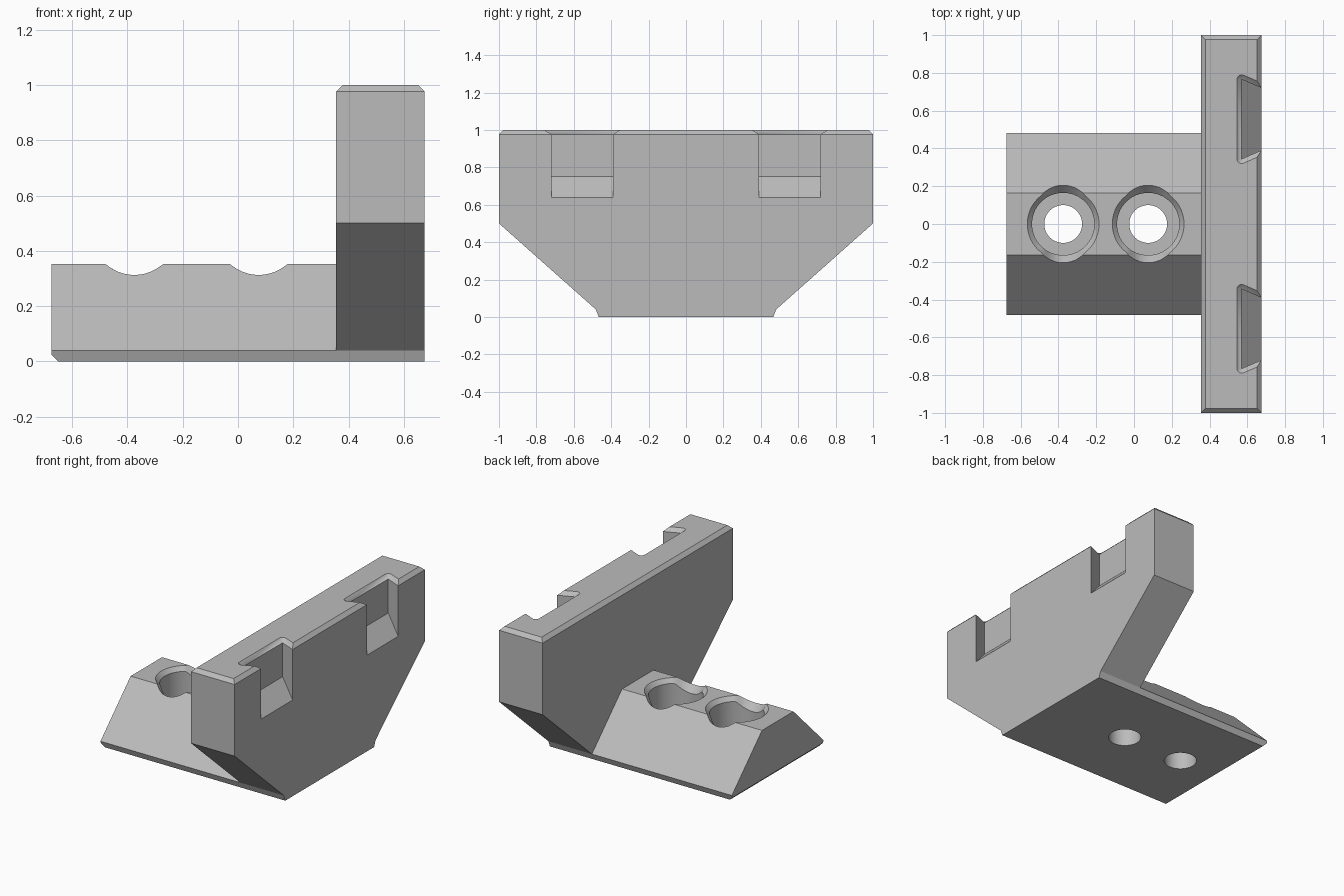
import bpy, bmesh, math
from mathutils import Vector

if "Cube" in bpy.data.objects:
    bpy.data.objects.remove(bpy.data.objects["Cube"], do_unlink=True)

grey = bpy.data.materials.new("plain grey")
grey.use_nodes = True
grey.diffuse_color = (0.5, 0.5, 0.5, 1)
grey.node_tree.nodes["Principled BSDF"].inputs["Base Color"].default_value = (0.5, 0.5, 0.5, 1)

XMAX, PLATE_X, TOP, CH = 0.675, 0.355, 0.352, 0.024


def finish(bm, name):
    bmesh.ops.recalc_face_normals(bm, faces=bm.faces)
    mesh = bpy.data.meshes.new(name)
    bm.to_mesh(mesh)
    bm.free()
    mesh.materials.append(grey)
    obj = bpy.data.objects.new(name, mesh)
    bpy.context.collection.objects.link(obj)
    return obj


def loft(rings):
    """Closed solid through rings of equal point count."""
    bm = bmesh.new()
    vs = [[bm.verts.new(p) for p in ring] for ring in rings]
    n = len(vs[0])
    for a, b in zip(vs, vs[1:]):
        for i in range(n):
            j = (i + 1) % n
            bm.faces.new((a[i], a[j], b[j], b[i]))
    bm.faces.new(vs[0][::-1])
    bm.faces.new(vs[-1])
    return bm


def side_profile(half, x0, x1):
    """Mirror a half outline in y and extrude it along x."""
    outline = half + [(-y, z) for y, z in reversed(half)]
    return loft([[(x, y, z) for y, z in outline] for x in (x0, x1)])


def cut_corner(bm, point, normal):
    geom = bm.verts[:] + bm.edges[:] + bm.faces[:]
    cut = bmesh.ops.bisect_plane(bm, geom=geom, plane_co=point, plane_no=normal, clear_outer=True)
    edges = [e for e in cut["geom_cut"] if isinstance(e, bmesh.types.BMEdge)]
    bmesh.ops.edgenet_fill(bm, edges=edges)


def combine(target, tool, operation):
    mod = target.modifiers.new(operation, "BOOLEAN")
    mod.object, mod.operation, mod.solver = tool, operation, "EXACT"
    bpy.context.view_layer.objects.active = target
    bpy.ops.object.modifier_apply(modifier=mod.name)
    bpy.data.objects.remove(tool, do_unlink=True)


# Upright plate with bevelled top rim
bm = side_profile([(0.467, 0), (0.482, 0.04), (1, 0.5), (1, 1)], PLATE_X, XMAX)
for s in (-1, 1):
    cut_corner(bm, (0, s * (1 - CH), 1), (0, s, 1))
cut_corner(bm, (XMAX - CH, 0, 1), (1, 0, 1))
cut_corner(bm, (PLATE_X + CH, 0, 1), (-1, 0, 1))
bracket = finish(bm, "bracket")

# Sloped foot with a bevelled lower end
bm = side_profile([(0.467, 0), (0.482, 0.04), (0.165, TOP)], -XMAX, 0.5)
cut_corner(bm, (-XMAX + CH, 0, 0), (-1, 0, -1))
combine(bracket, finish(bm, "foot"), "UNION")


def foot_height(y):
    return min(TOP, TOP - (abs(y) - 0.165) * 0.984)


# Counterbored screw holes whose bevel follows the sloped sides
def bore_cutter(cx, n=64):
    rings = [[] for _ in range(6)]
    for i in range(n):
        c, s = math.cos(math.tau * i / n), math.sin(math.tau * i / n)
        lobe = max(0, min(1, (abs(s) * 0.195 - 0.155) / 0.04))
        r_out = 0.19 + 0.015 * lobe
        levels = [(0.1, -0.1), (0.1, 0.12), (0.165, 0.12), (0.165, 0.325 - 0.055 * lobe),
                  (r_out + 0.002, foot_height(s * r_out) + 0.002), (r_out + 0.002, 0.5)]
        for ring, (r, z) in zip(rings, levels):
            ring.append((cx + r * c, r * s, z))
    return finish(loft(rings), "bore_cutter")


for cx in (-0.375, 0.075):
    combine(bracket, bore_cutter(cx), "DIFFERENCE")


# Dovetail slots with a sloped floor
def slot_outline(cy):
    pts = []
    for x in (0.57, 0.73):
        half = 0.165 + (XMAX - x) * 0.43
        pts += [(x, cy + half), (x, cy - half)]
    a, b, c, d = pts
    return [a, b, d, c]


for cy in (-0.555, 0.555):
    outline = slot_outline(cy)
    floor = [(x, y, 0.75 - (x - 0.57) * 1.05) for x, y in outline]
    slot = finish(loft([floor, [(x, y, 1.2) for x, y in outline]]), "slot_cutter")
    combine(bracket, slot, "DIFFERENCE")
    # Flared rounded rim of the slot
    bm = bmesh.new()
    for x, y in outline:
        bm.verts.new((x, y, 1 - CH))
        for k in range(24):
            a = math.tau * k / 24
            for z in (1.003, 1.1):
                bm.verts.new((x + 0.028 * math.cos(a), y + 0.028 * math.sin(a), z))
    hull = bmesh.ops.convex_hull(bm, input=bm.verts)
    loose = [v for v in bm.verts if not v.link_faces]
    bmesh.ops.delete(bm, geom=loose, context="VERTS")
    combine(bracket, finish(bm, "rim_cutter"), "DIFFERENCE")

# Smooth bores, crisp edges
bpy.ops.object.select_all(action="DESELECT")
bracket.select_set(True)
bpy.context.view_layer.objects.active = bracket
bpy.ops.object.shade_smooth_by_angle(angle=math.radians(25))
